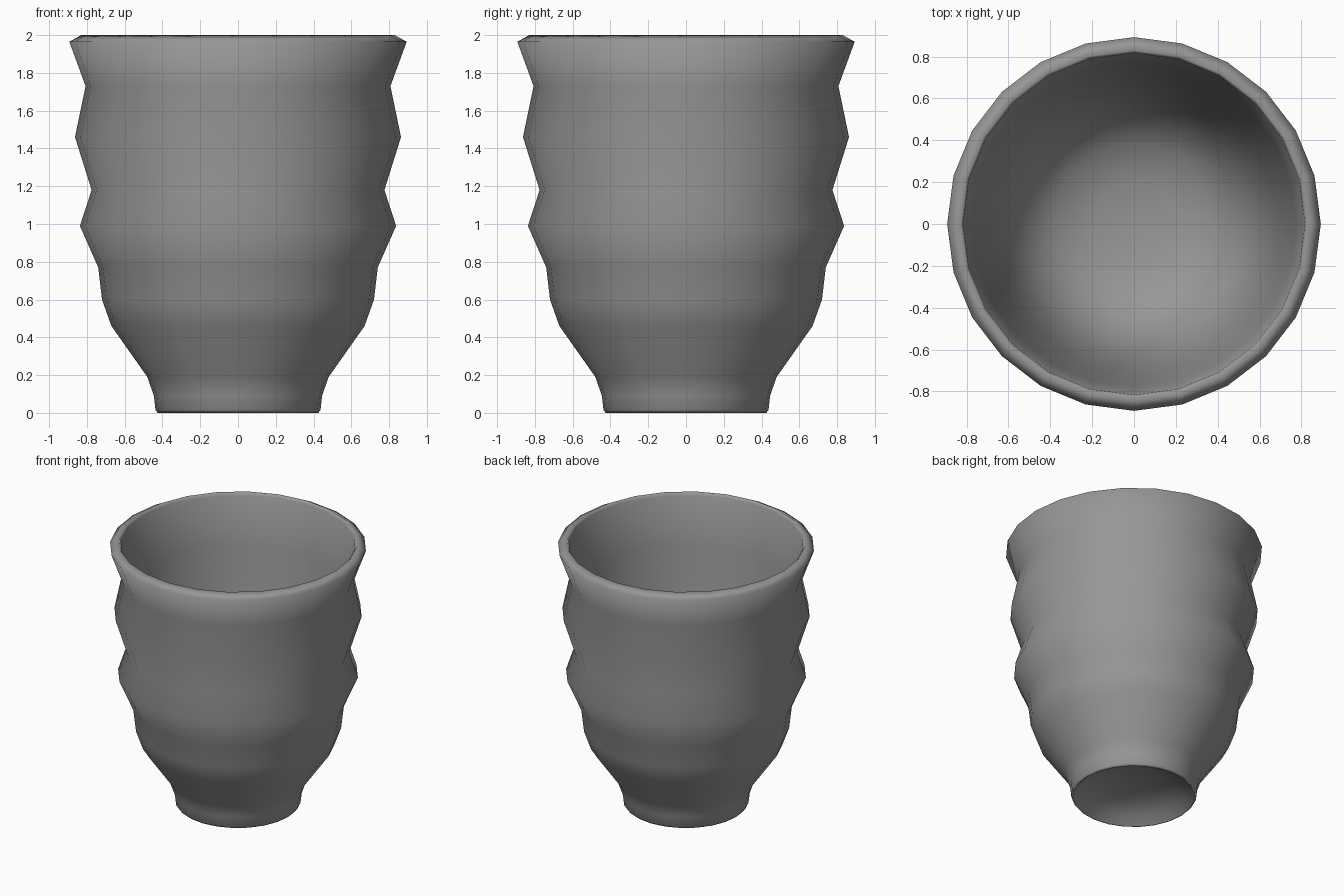
import bpy, bmesh, math

if "Cube" in bpy.data.objects:
    bpy.data.objects.remove(bpy.data.objects["Cube"])

SIDES = 24

# closed cup profile (radius, height): underside -> outer wall -> rim -> inside
profile = [
    (0.0, 0.13), (0.22, 0.11), (0.36, 0.06), (0.418, 0.005),      # recessed underside
    (0.425, 0.0), (0.437, 0.015), (0.445, 0.09), (0.48, 0.19),    # foot
    (0.67, 0.46), (0.72, 0.60), (0.74, 0.77),                     # belly
    (0.837, 0.99), (0.775, 1.18), (0.863, 1.46), (0.807, 1.73),   # ripples
    (0.893, 1.965), (0.83, 2.0), (0.817, 1.98),                   # rim
    (0.775, 1.60), (0.73, 1.20), (0.68, 0.85),                    # inner wall
    (0.61, 0.55), (0.51, 0.36), (0.38, 0.25), (0.20, 0.20), (0.0, 0.19),
]


def lathe(name, points, sides):
    bm = bmesh.new()
    rings = []
    for r, z in points:
        if r == 0:
            rings.append([bm.verts.new((0, 0, z))] * sides)
        else:
            rings.append([bm.verts.new((r * math.cos(2 * math.pi * i / sides),
                                        r * math.sin(2 * math.pi * i / sides), z))
                          for i in range(sides)])
    for a, b in zip(rings, rings[1:]):
        for i in range(sides):
            j = (i + 1) % sides
            corners = list(dict.fromkeys((a[i], a[j], b[j], b[i])))
            bm.faces.new(corners).smooth = True
    bmesh.ops.recalc_face_normals(bm, faces=bm.faces)
    mesh = bpy.data.meshes.new(name)
    bm.to_mesh(mesh)
    bm.free()
    obj = bpy.data.objects.new(name, mesh)
    bpy.context.collection.objects.link(obj)
    return obj


# rippled cup body in dark grey
cup = lathe("cup", profile, SIDES)
dark = bpy.data.materials.new("dark_grey")
dark.diffuse_color = (0.31, 0.31, 0.31, 1)
dark.use_nodes = True
dark.node_tree.nodes["Principled BSDF"].inputs["Base Color"].default_value = dark.diffuse_color
cup.data.materials.append(dark)
